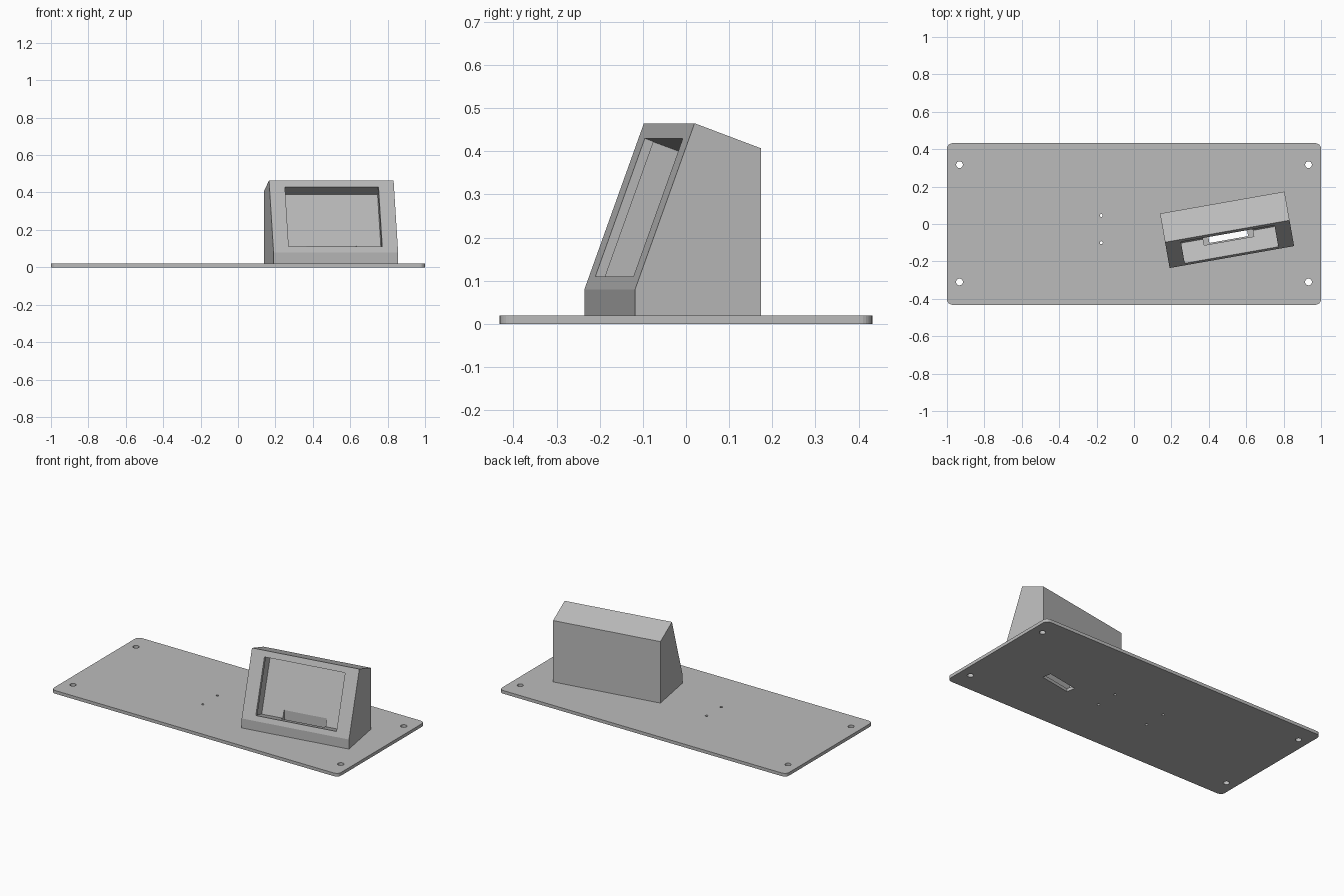
import bpy, bmesh, math
from mathutils import Matrix, Vector

if "Cube" in bpy.data.objects:
    bpy.data.objects.remove(bpy.data.objects["Cube"])

grey = bpy.data.materials.new("plain grey")
grey.diffuse_color = (0.5, 0.5, 0.5, 1)
grey.use_nodes = True
grey.node_tree.nodes["Principled BSDF"].inputs["Base Color"].default_value = grey.diffuse_color

# housing placement: turned 10 degrees about its own centre
PLACE = Matrix.Translation((0.4975, -0.031, 0)) @ Matrix.Rotation(math.radians(10), 4, 'Z')
TILT = math.radians(20)


def finish(name, bm, matrix=Matrix()):
    bmesh.ops.recalc_face_normals(bm, faces=bm.faces)
    bm.transform(matrix)
    mesh = bpy.data.meshes.new(name)
    bm.to_mesh(mesh)
    bm.free()
    mesh.materials.append(grey)
    ob = bpy.data.objects.new(name, mesh)
    bpy.context.collection.objects.link(ob)
    return ob


def prism(name, profile, u0, u1, matrix=PLACE):
    """Extrude a (depth, height) profile sideways from u0 to u1."""
    bm = bmesh.new()
    face = bm.faces.new([bm.verts.new((u0, v, z)) for v, z in profile])
    ext = bmesh.ops.extrude_face_region(bm, geom=[face])
    verts = [g for g in ext["geom"] if isinstance(g, bmesh.types.BMVert)]
    bmesh.ops.translate(bm, verts=verts, vec=(u1 - u0, 0, 0))
    return finish(name, bm, matrix)


def rect(a0, a1, b0, b1):
    return [(a0, b0), (a1, b0), (a1, b1), (a0, b1)]


def tilted(d0, d1, s0, s1):
    """Rectangle by depth behind, and distance up, the sloping front."""
    c, s = math.cos(TILT), math.sin(TILT)
    return [(-0.148 + b * s + d * c, 0.08 + b * c - d * s) for d, b in rect(d0, d1, s0, s1)]


def drill(x, y, r):
    bm = bmesh.new()
    bmesh.ops.create_cone(bm, cap_ends=True, segments=24, radius1=r, radius2=r, depth=0.1)
    return finish("drill_cutter", bm, Matrix.Translation((x, y, 0.01)))


def cut(ob, cutters):
    for c in cutters:
        c.hide_render = True
        mod = ob.modifiers.new("cut", 'BOOLEAN')
        mod.operation = 'DIFFERENCE'
        mod.solver = 'EXACT'
        mod.object = c
    deps = bpy.context.evaluated_depsgraph_get()
    mesh = bpy.data.meshes.new_from_object(ob.evaluated_get(deps))
    ob.modifiers.clear()
    ob.data = mesh
    for c in cutters:
        bpy.data.objects.remove(c)


# base plate with rounded corners
bm = bmesh.new()
bmesh.ops.create_cube(bm, size=1, matrix=Matrix.Translation((0, 0, 0.01)) @ Matrix.Diagonal((2, 0.864, 0.02, 1)))
corners = [e for e in bm.edges if abs(e.verts[0].co.z - e.verts[1].co.z) > 0.01]
bmesh.ops.bevel(bm, geom=corners, offset=0.03, segments=6, profile=0.5, affect='EDGES')
plate = finish("base_plate", bm)

# corner holes, small screw holes and the cable slot
holes = []
for sx in (-1, 1):
    holes += [drill(sx * 0.933, y, 0.018) for y in (-0.31, 0.317)]
    holes += [drill(sx * 0.175, y, 0.008) for y in (-0.1, 0.045)]
holes.append(prism("slot_cutter", rect(-0.053, 0.003, -0.05, 0.05), -0.105, 0.105))
cut(plate, holes)

# sloped display housing
housing = prism("display_housing", [(-0.148, 0.02), (0.148, 0.02), (0.148, 0.407),
                                    (-0.008, 0.465), (-0.148, 0.08)], -0.338, 0.338)

# window opening, wider cavity behind its rim, and cable channel down to the plate
cut(housing, [
    prism("window_cutter", tilted(-0.05, 0.03, 0.032, 0.3725), -0.254, 0.254),
    prism("cavity_cutter", tilted(0.022, 0.117, 0.032, 0.3725), -0.268, 0.268),
    prism("channel_cutter", rect(-0.06, -0.007, -0.01, 0.115), -0.135, 0.135),
])
